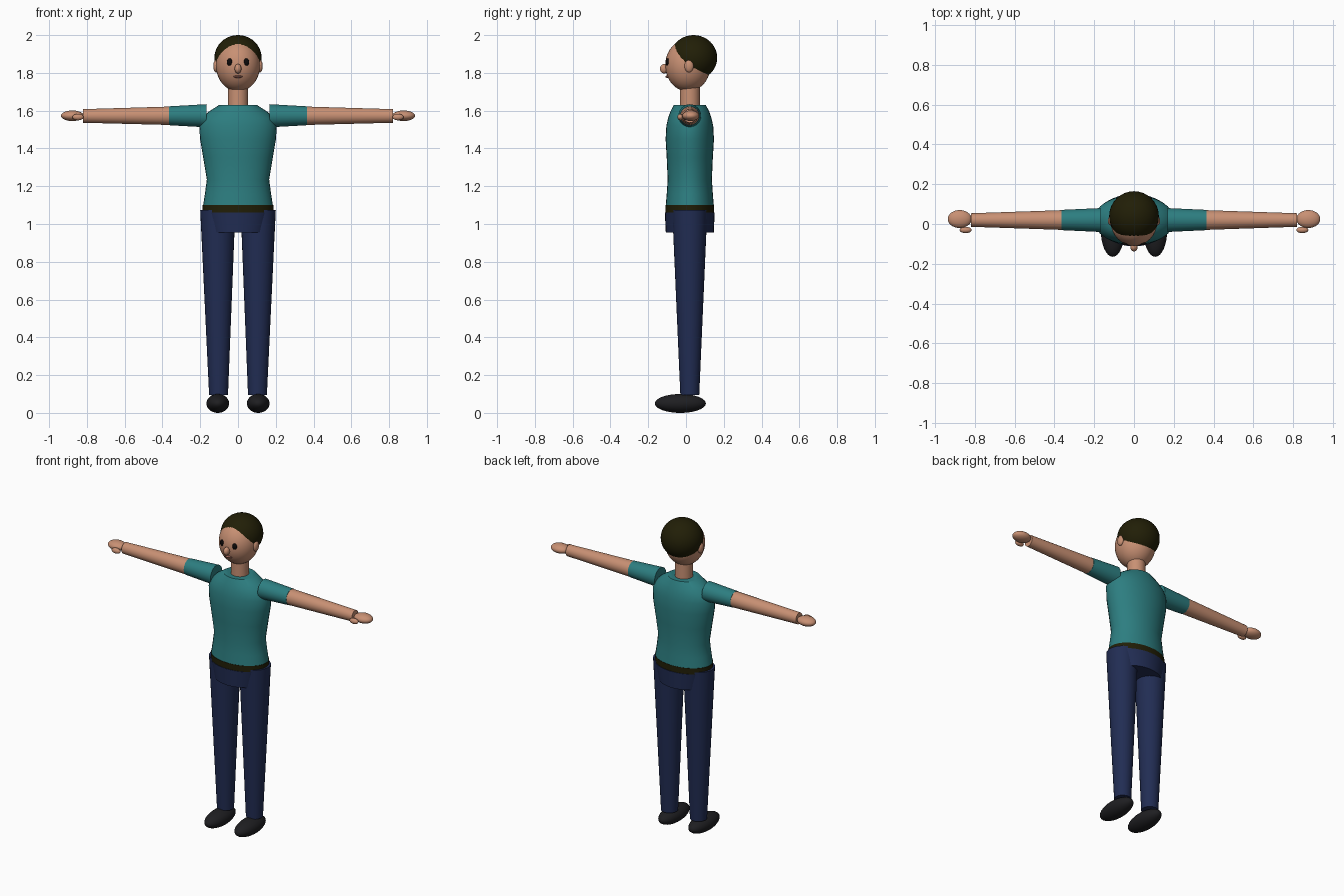
import bpy, bmesh
from math import sin, cos, tau, radians
from mathutils import Vector

cube = bpy.data.objects.get("Cube")
if cube:
    bpy.data.objects.remove(cube, do_unlink=True)

SEG = 32
MID_Y = 0.02  # body axis


def material(name, srgb):
    rgba = [c ** 2.2 for c in srgb] + [1.0]
    mat = bpy.data.materials.new(name)
    mat.use_nodes = True
    mat.diffuse_color = rgba
    mat.node_tree.nodes["Principled BSDF"].inputs["Base Color"].default_value = rgba
    return mat


skin = material("skin", (0.78, 0.56, 0.45))
hair_brown = material("dark_brown", (0.15, 0.14, 0.06))
teal = material("teal_cloth", (0.19, 0.49, 0.50))
navy = material("navy_cloth", (0.15, 0.19, 0.33))
shoe_black = material("shoe_black", (0.14, 0.14, 0.15))
eye_black = material("eye_black", (0.08, 0.07, 0.07))
lip = material("lip", (0.62, 0.40, 0.35))


def finish(bm, name, mat):
    bmesh.ops.recalc_face_normals(bm, faces=bm.faces)
    mesh = bpy.data.meshes.new(name)
    bm.to_mesh(mesh)
    bm.free()
    mesh.materials.append(mat)
    obj = bpy.data.objects.new(name, mesh)
    bpy.context.collection.objects.link(obj)
    bpy.ops.object.select_all(action="DESELECT")
    obj.select_set(True)
    bpy.context.view_layer.objects.active = obj
    bpy.ops.object.shade_smooth_by_angle(angle=radians(40))
    return obj


def ellipsoid(name, mat, centre, radii):
    bm = bmesh.new()
    bmesh.ops.create_uvsphere(bm, u_segments=SEG, v_segments=20, radius=1)
    for v in bm.verts:
        v.co = Vector(centre) + v.co * Vector(radii)
    return finish(bm, name, mat)


def loft(name, mat, rings, axis="Z"):
    """Capped tube through elliptical rings of (centre, radius a, radius b)."""
    bm = bmesh.new()
    loops = []
    for centre, a, b in rings:
        loop = []
        for i in range(SEG):
            u, w = a * cos(tau * i / SEG), b * sin(tau * i / SEG)
            offset = Vector((u, w, 0)) if axis == "Z" else Vector((0, u, w))
            loop.append(bm.verts.new(Vector(centre) + offset))
        loops.append(loop)
    for low, high in zip(loops, loops[1:]):
        for i in range(SEG):
            j = (i + 1) % SEG
            bm.faces.new((low[i], low[j], high[j], high[i]))
    bm.faces.new(loops[0])
    bm.faces.new(loops[-1])
    return finish(bm, name, mat)


def upright(name, mat, profile):
    return loft(name, mat, [((0, MID_Y, z), a, b) for z, a, b in profile])


# Torso, belt, hips and neck
upright("shirt", teal, [
    (1.09, 0.186, 0.128), (1.16, 0.175, 0.122), (1.235, 0.165, 0.117),
    (1.35, 0.184, 0.122), (1.45, 0.201, 0.128), (1.52, 0.205, 0.124),
    (1.56, 0.19, 0.115), (1.595, 0.155, 0.103), (1.63, 0.10, 0.085)])
upright("belt", hair_brown, [(1.055, 0.187, 0.129), (1.10, 0.187, 0.129)])
upright("hips", navy, [(0.955, 0.158, 0.127), (1.062, 0.188, 0.132)])
upright("neck", skin, [(1.58, 0.053, 0.053), (1.74, 0.053, 0.053)])

# Head and face
ellipsoid("head", skin, (0, 0.01, 1.84), (0.117, 0.12, 0.138))
ellipsoid("hair", hair_brown, (0, 0.04, 1.88), (0.125, 0.125, 0.12))
ellipsoid("nose", skin, (0, -0.116, 1.822), (0.018, 0.022, 0.025))
ellipsoid("mouth", lip, (0, -0.097, 1.78), (0.024, 0.012, 0.007))

# Paired parts
for side, s in (("left", 1), ("right", -1)):
    ellipsoid(side + "_eye", eye_black, (s * 0.044, -0.097, 1.857), (0.015, 0.011, 0.02))
    ellipsoid(side + "_ear", skin, (s * 0.116, 0.016, 1.836), (0.015, 0.024, 0.033))

    loft(side + "_sleeve", teal, [
        ((s * 0.168, MID_Y, 1.573), 0.06, 0.061),
        ((s * 0.365, MID_Y, 1.573), 0.051, 0.05)], "X")
    loft(side + "_arm", skin, [
        ((s * 0.35, MID_Y, 1.573), 0.05, 0.049),
        ((s * 0.82, MID_Y, 1.572), 0.034, 0.036)], "X")
    ellipsoid(side + "_hand", skin, (s * 0.877, 0.025, 1.573), (0.06, 0.045, 0.028))
    ellipsoid(side + "_thumb", skin, (s * 0.847, -0.03, 1.566), (0.03, 0.016, 0.017))

    loft(side + "_trouser_leg", navy, [
        ((s * 0.103, MID_Y, 0.095), 0.05, 0.05),
        ((s * 0.107, MID_Y, 1.075), 0.093, 0.093)])
    ellipsoid(side + "_shoe", shoe_black, (s * 0.107, -0.03, 0.05), (0.06, 0.135, 0.05))
